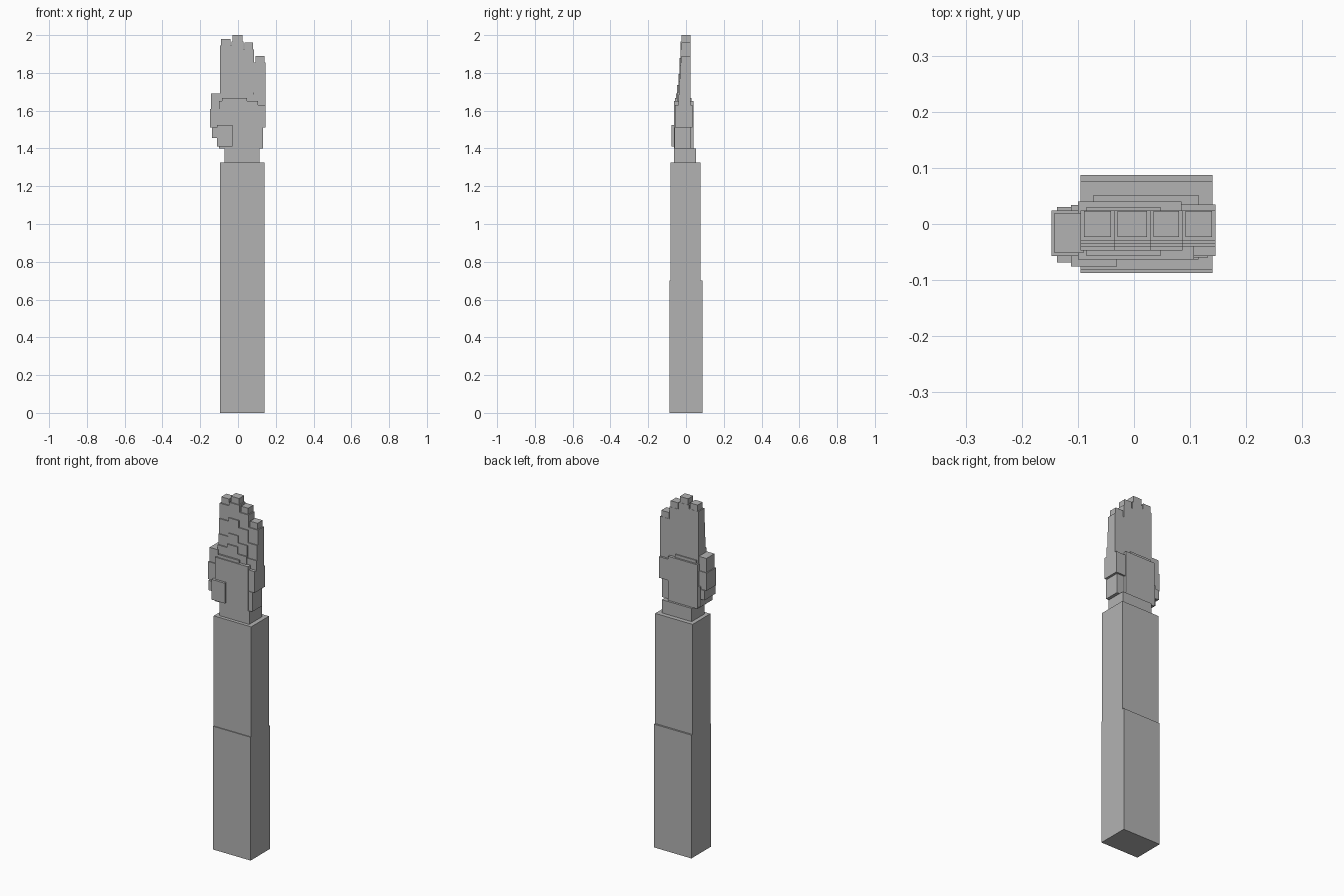
import bpy

cube = bpy.data.objects.get("Cube")
if cube:
    bpy.data.objects.remove(cube, do_unlink=True)

grey = bpy.data.materials.new("plain grey")
grey.use_nodes = True
grey.diffuse_color = (0.45, 0.45, 0.45, 1)
grey.node_tree.nodes["Principled BSDF"].inputs["Base Color"].default_value = (0.45, 0.45, 0.45, 1)


def box(name, x, y, z):
    """Block spanning the given (low, high) ranges."""
    verts = [(a, b, c) for a in x for b in y for c in z]
    faces = [(0, 1, 3, 2), (4, 6, 7, 5), (0, 4, 5, 1),
             (2, 3, 7, 6), (0, 2, 6, 4), (1, 5, 7, 3)]
    mesh = bpy.data.meshes.new(name)
    mesh.from_pydata(verts, [], faces)
    mesh.materials.append(grey)
    obj = bpy.data.objects.new(name, mesh)
    bpy.context.collection.objects.link(obj)
    return obj


# Forearm and wrist
box("lower_forearm", (-0.095, 0.14), (-0.087, 0.087), (0, 0.70))
box("upper_forearm", (-0.095, 0.14), (-0.082, 0.077), (0.70, 1.325))
box("wrist", (-0.072, 0.115), (-0.063, 0.052), (1.325, 1.40))

# Palm, with its stepped knuckle edge and the outer heel of the hand
box("palm_front", (-0.10, 0.107), (-0.063, 0.0), (1.40, 1.65))
box("palm_back", (-0.10, 0.085), (0.0, 0.040), (1.40, 1.65))
box("knuckle_ridge", (-0.085, 0.047), (-0.057, 0.030), (1.65, 1.667))
box("palm_outer_side", (0.08, 0.145), (-0.057, 0.035), (1.51, 1.63))
box("palm_outer_heel", (0.08, 0.132), (-0.060, 0.025), (1.40, 1.51))

# Thumb, from its base upward
box("thumb_base", (-0.112, -0.03), (-0.076, 0.034), (1.41, 1.525))
box("thumb_root", (-0.137, -0.09), (-0.069, 0.030), (1.455, 1.51))
box("thumb_middle", (-0.147, -0.085), (-0.057, 0.024), (1.51, 1.61))
box("thumb_tip", (-0.142, -0.09), (-0.052, 0.020), (1.61, 1.69))

# Fingers: a narrow tip over segments that step forward towards the palm
fingers = {
    "index": (-0.095, -0.035, 1.98),
    "middle": (-0.035, 0.029, 2.0),
    "ring": (0.029, 0.086, 1.96),
    "little": (0.086, 0.145, 1.89),
}
drops = (0.035, 0.12, 0.205, 0.265)
fronts = (-0.029, -0.035, -0.040, -0.047)
for name, (left, right, top) in fingers.items():
    box(name + "_fingertip", (left + 0.006, right - 0.006), (-0.023, 0.023), (top - 0.035, top))
    lows = [top - d for d in drops[1:]] + [1.60]
    for i, (drop, low, front) in enumerate(zip(drops, lows, fronts)):
        box(f"{name}_finger_segment_{i + 1}", (left, right), (front, 0.024), (low, top - drop))
